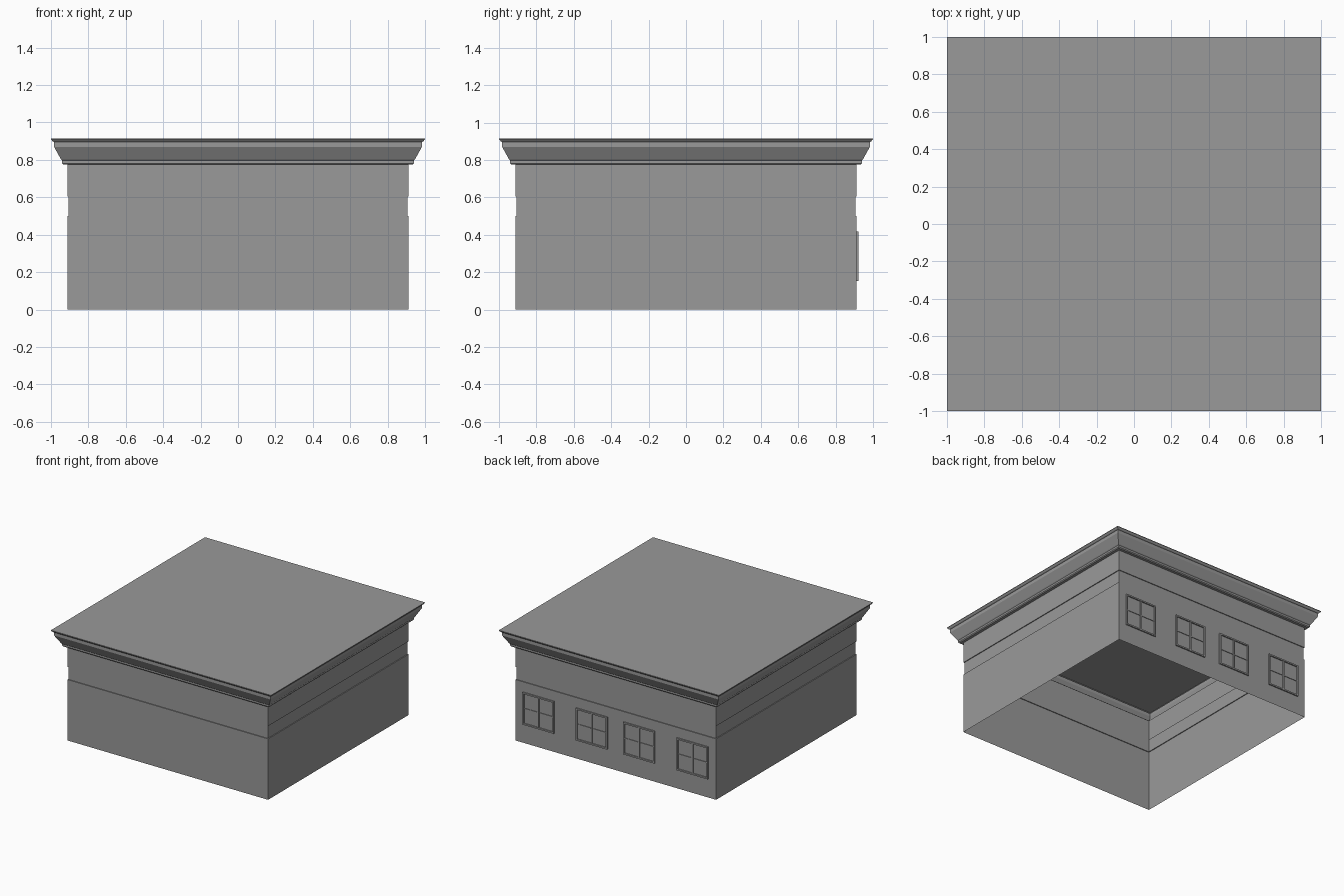
import bpy, bmesh

cube = bpy.data.objects.get("Cube")
if cube:
    bpy.data.objects.remove(cube, do_unlink=True)

stone = bpy.data.materials.new("grey stone")
stone.use_nodes = True
colour = (0.32, 0.32, 0.32, 1)
stone.diffuse_color = colour
stone.node_tree.nodes["Principled BSDF"].inputs["Base Color"].default_value = colour


def finish(name, bm):
    mesh = bpy.data.meshes.new(name)
    bm.to_mesh(mesh)
    bm.free()
    mesh.materials.append(stone)
    obj = bpy.data.objects.new(name, mesh)
    bpy.context.collection.objects.link(obj)
    return obj


def square_shell(name, profile, cap=False):
    """Sweep a (half width, height) profile around a square."""
    bm = bmesh.new()
    rings = [[bm.verts.new((sx * r, sy * r, z))
              for sx, sy in ((-1, -1), (1, -1), (1, 1), (-1, 1))]
             for r, z in profile]
    for low, high in zip(rings, rings[1:]):
        for i in range(4):
            j = (i + 1) % 4
            bm.faces.new((low[i], low[j], high[j], high[i]))
    if cap:
        bm.faces.new(rings[-1])
    return finish(name, bm)


# Hollow walls with a recessed band, open underneath
WALL = 0.912
square_shell("walls", [(WALL, 0), (WALL, 0.5), (0.905, 0.5),
                       (0.905, 0.605), (WALL, 0.605), (WALL, 0.775)])

# Stepped, flaring cornice closed by the flat roof
square_shell("cornice_and_roof", [
    (WALL, 0.775), (0.934, 0.775), (0.94, 0.782), (0.94, 0.797),
    (0.946, 0.803), (0.983, 0.87), (0.983, 0.896), (0.99, 0.899),
    (1.0, 0.911), (1.0, 0.915)], cap=True)


# Thin window frames along the back wall
def add_bar(bm, x, z, width, height, depth):
    verts = bmesh.ops.create_cube(bm, size=1)["verts"]
    bmesh.ops.scale(bm, vec=(width, depth, height), verts=verts)
    bmesh.ops.translate(bm, vec=(x, WALL + depth / 2, z), verts=verts)


W, H, MID, BAR, OUT = 0.285, 0.265, 0.285, 0.012, 0.01
for n, x in enumerate((0.7, 0.215, -0.215, -0.7), 1):
    bm = bmesh.new()
    for side in (-1, 1):
        add_bar(bm, x + side * (W - BAR) / 2, MID, BAR, H, OUT)
        add_bar(bm, x, MID + side * (H - BAR) / 2, W - 2 * BAR, BAR, OUT)
    add_bar(bm, x, MID, BAR, H - 2 * BAR, OUT * 0.8)
    for side in (-1, 1):
        add_bar(bm, x + side * W / 4, MID, W / 2 - 1.5 * BAR, BAR / 2, OUT / 2)
    finish(f"back_window_{n}", bm)
